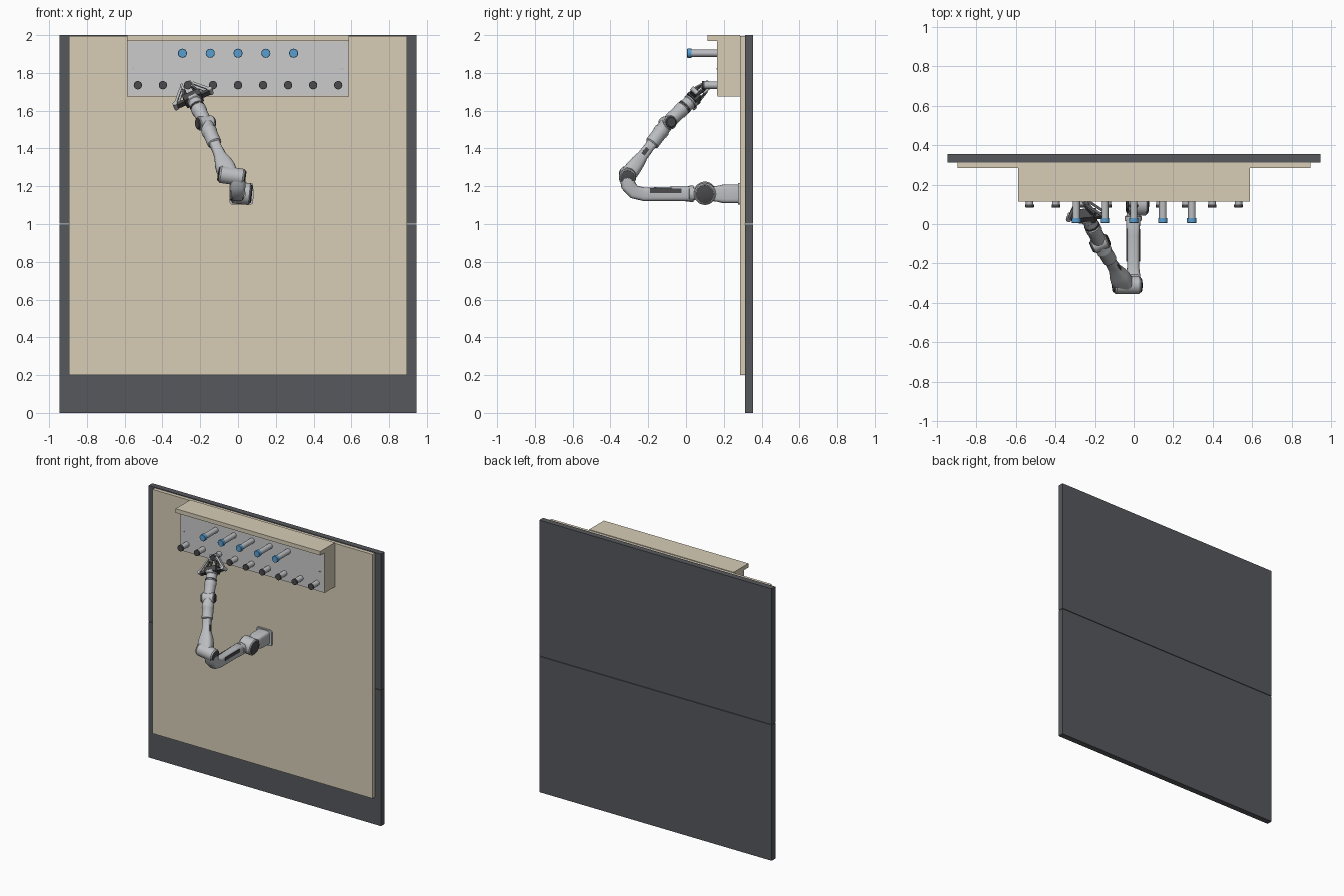
import bpy, bmesh
from math import cos, sin, pi, copysign
from mathutils import Vector as V

if "Cube" in bpy.data.objects:
    bpy.data.objects.remove(bpy.data.objects["Cube"])


def mat(name, r, g, b):
    m = bpy.data.materials.new(name)
    m.diffuse_color = (r, g, b, 1)
    m.use_nodes = True
    m.node_tree.nodes["Principled BSDF"].inputs["Base Color"].default_value = m.diffuse_color
    return m


DARK = mat("dark_grey", 0.095, 0.098, 0.108)
BEIGE = mat("beige", 0.68, 0.61, 0.47)
WHITE = mat("pale_grey", 0.72, 0.72, 0.74)
METAL = mat("metal", 0.5, 0.51, 0.53)
BLACK = mat("charcoal", 0.07, 0.07, 0.075)
BLUE = mat("blue", 0.1, 0.34, 0.62)


def finish(name, bm, m, smooth):
    bmesh.ops.recalc_face_normals(bm, faces=bm.faces)
    me = bpy.data.meshes.new(name)
    bm.to_mesh(me)
    bm.free()
    me.materials.append(m)
    o = bpy.data.objects.new(name, me)
    bpy.context.collection.objects.link(o)
    if smooth:
        bpy.ops.object.select_all(action='DESELECT')
        o.select_set(True)
        bpy.context.view_layer.objects.active = o
        bpy.ops.object.shade_smooth_by_angle(angle=0.6)
    return o


def box(name, x0, x1, y0, y1, z0, z1, m):
    bm = bmesh.new()
    bmesh.ops.create_cube(bm, size=1)
    for v in bm.verts:
        v.co = V(((x0 + x1) / 2 + v.co.x * (x1 - x0),
                  (y0 + y1) / 2 + v.co.y * (y1 - y0),
                  (z0 + z1) / 2 + v.co.z * (z1 - z0)))
    return finish(name, bm, m, False)


def loft(name, secs, m, e=2, n=28, side=V((1, 0, 0))):
    """Skin sections (position, half width along side, half depth); e=2 round, larger = boxier."""
    bm = bmesh.new()
    pts = [V(s[0]) for s in secs]
    rings = []
    for i, (p, a, b) in enumerate(secs):
        t = (pts[min(i + 1, len(pts) - 1)] - pts[max(i - 1, 0)]).normalized()
        u = (side - t * side.dot(t)).normalized()
        w = t.cross(u)
        ring = []
        for k in range(n):
            c, s = cos(2 * pi * k / n), sin(2 * pi * k / n)
            c, s = copysign(abs(c) ** (2 / e), c), copysign(abs(s) ** (2 / e), s)
            ring.append(bm.verts.new(pts[i] + u * a * c + w * b * s))
        rings.append(ring)
    for r, q in zip(rings, rings[1:]):
        for k in range(n):
            bm.faces.new((r[k], r[(k + 1) % n], q[(k + 1) % n], q[k]))
    bm.faces.new(rings[0])
    bm.faces.new(rings[-1])
    return finish(name, bm, m, True)


def rod(name, p, q, prof, m, side=V((0, 0, 1)), n=28):
    """Turned part from p to q, profile of (fraction, radius)."""
    p, q = V(p), V(q)
    return loft(name, [(p.lerp(q, t), r, r) for t, r in prof], m, 2, n, side)


def bar(name, p, q, a, b, m, side=V((1, 0, 0))):
    return loft(name, [(p, a, b), (q, a, b)], m, 8, 12, side)


def drum(name, c, axis, half, r, m=METAL, cap=BLACK):
    """Joint housing with chamfered rims and dark end covers."""
    c, ax = V(c), V(axis).normalized()
    s = V((0, 0, 1)) if abs(ax.z) < 0.9 else V((1, 0, 0))
    rod(name, c - ax * half, c + ax * half,
        [(0, r * .88), (.06, r), (.94, r), (1, r * .88)], m, s)
    for k in (-1, 1):
        rod(name + "_cover", c + ax * k * (half - .002), c + ax * k * (half + .008),
            [(0, r * .82), (.6, r * .82), (1, r * .68)], cap, s)


# wall panels and backing sheet
box("lower_wall_panel", -.945, .945, .312, .355, 0, .998, DARK)
box("upper_wall_panel", -.945, .945, .312, .355, 1.002, 2, DARK)
box("backing_sheet", -.895, .895, .285, .3125, .2, 1.995, BEIGE)

# instrument housing with lid and face plate
box("housing", -.588, .588, .168, .286, 1.675, 1.97, BEIGE)
box("housing_lid", -.588, .588, .115, .286, 1.97, 2, BEIGE)
box("face_plate", -.584, .584, .164, .169, 1.679, 1.967, WHITE)
for x in (-.555, .542, .556):
    rod("plate_screw", (x, .166, 1.822), (x, .161, 1.822), [(0, .005), (1, .005)], METAL, n=12)

# upper row of long blue-tipped handles
for i in range(5):
    x = (i - 2) * .147
    rod("long_peg", (x, .166, 1.904), (x, .025, 1.904), [(0, .019), (1, .019)], METAL)
    rod("blue_tip", (x, .03, 1.904), (x, .006, 1.904),
        [(0, .024), (.9, .024), (1, .022)], BLUE)
# lower row of short dark-tipped knobs
for i in range(9):
    x = (i - 4) * .1325
    rod("short_peg", (x, .166, 1.735), (x, .095, 1.735), [(0, .019), (1, .019)], METAL)
    rod("dark_tip", (x, .098, 1.735), (x, .084, 1.735),
        [(0, .022), (.9, .022), (1, .02)], BLACK)

# arm base
loft("base_flange", [((.018, .286, 1.16), .063, .058), ((.018, .274, 1.16), .063, .058)], METAL, 8)
loft("base_block", [((.015, .276, 1.16), .05, .05), ((.015, .2, 1.16), .05, .05),
                    ((.015, .165, 1.16), .042, .042), ((.01, .12, 1.16), .036, .036)], METAL, 5)
drum("shoulder_joint", (.018, .1, 1.163), (1, 0, -.1), .048, .058)

# upper arm, bending up into the elbow
loft("upper_arm", [((.005, .1, 1.163), .032, .038), ((-.003, .04, 1.16), .034, .03),
                   ((-.003, .015, 1.16), .036, .04), ((-.003, -.06, 1.16), .032, .038),
                   ((-.003, -.22, 1.157), .031, .036), ((-.002, -.275, 1.17), .036, .037),
                   ((0, -.305, 1.205), .04, .04), ((0, -.312, 1.25), .04, .04)], METAL, 3.5)
for x in (-.036, .03):
    box("arm_inlay", x - .002, x + .002, -.19, -.025, 1.163, 1.187, BLACK)
drum("shoulder_collar", (-.003, .028, 1.16), (0, 1, 0), .012, .043, METAL, METAL)
drum("elbow_joint", (-.033, -.31, 1.255), (1, 0, -.15), .066, .046)

# forearm
E, W, G = V((-.048, -.31, 1.255)), V((-.172, -.098, 1.535)), V((-.235, .035, 1.66))
loft("forearm", [(E.lerp(W, t), a, b) for t, a, b in
                 ((0, .05, .044), (.15, .052, .042), (.25, .046, .038), (.38, .031, .029),
                  (.55, .027, .027), (.62, .03, .03))], METAL, 3)
f0, f1 = E.lerp(W, .28), E.lerp(W, .52)
off = V((.034, -.004, 0))
bar("forearm_inlay", f0 + off, f1 + off * .8, .004, .011, BLACK)
rod("wrist_motor", E.lerp(W, .6), W, [(0, .031), (.04, .038), (.5, .038), (.54, .041),
                                      (.66, .041), (.7, .037), (.9, .037), (1, .03)], METAL)
drum("wrist_joint", W, (1, .45, .1), .042, .037)
rod("wrist_barrel", W, G, [(0, .03), (.15, .037), (.45, .037), (.48, .04), (.62, .04),
                           (.65, .036), (.88, .036), (.9, .04), (1, .04)], METAL)
rod("wrist_ring", W.lerp(G, .66), W.lerp(G, .71), [(0, .039), (1, .039)], BLACK)

# gripper: palm, crossbar and a mirrored pair of linked fingers
d = (G - W).normalized()
w = V((.22, 0, .08))
w = (w - d * w.dot(d)).normalized()
h = d.cross(w)
bar("gripper_palm", G - d * .012, G + d * .03, .05, .033, BLACK, w)
bar("gripper_crossbar", G - d * .004, G + d * .014, .1, .016, BLACK, w)
for s in (-1, 1):
    knuckle = G + w * s * .1 + d * .008
    tip = G + w * s * .024 + d * .1
    rod("finger_knuckle", knuckle - h * .021, knuckle + h * .021,
        [(0, .013), (1, .013)], METAL, w, 16)
    for k in (-1, 1):
        o = h * k * .014
        bar("outer_link", knuckle + o, tip + w * s * .01 + o, .007, .004, METAL, w)
        bar("inner_link", G + w * s * .045 + d * .02 + o, tip - d * .02 + o, .006, .004, BLACK, w)
    bar("finger_pad", tip - d * .025, tip + d * .025, .007, .017, METAL, w)
